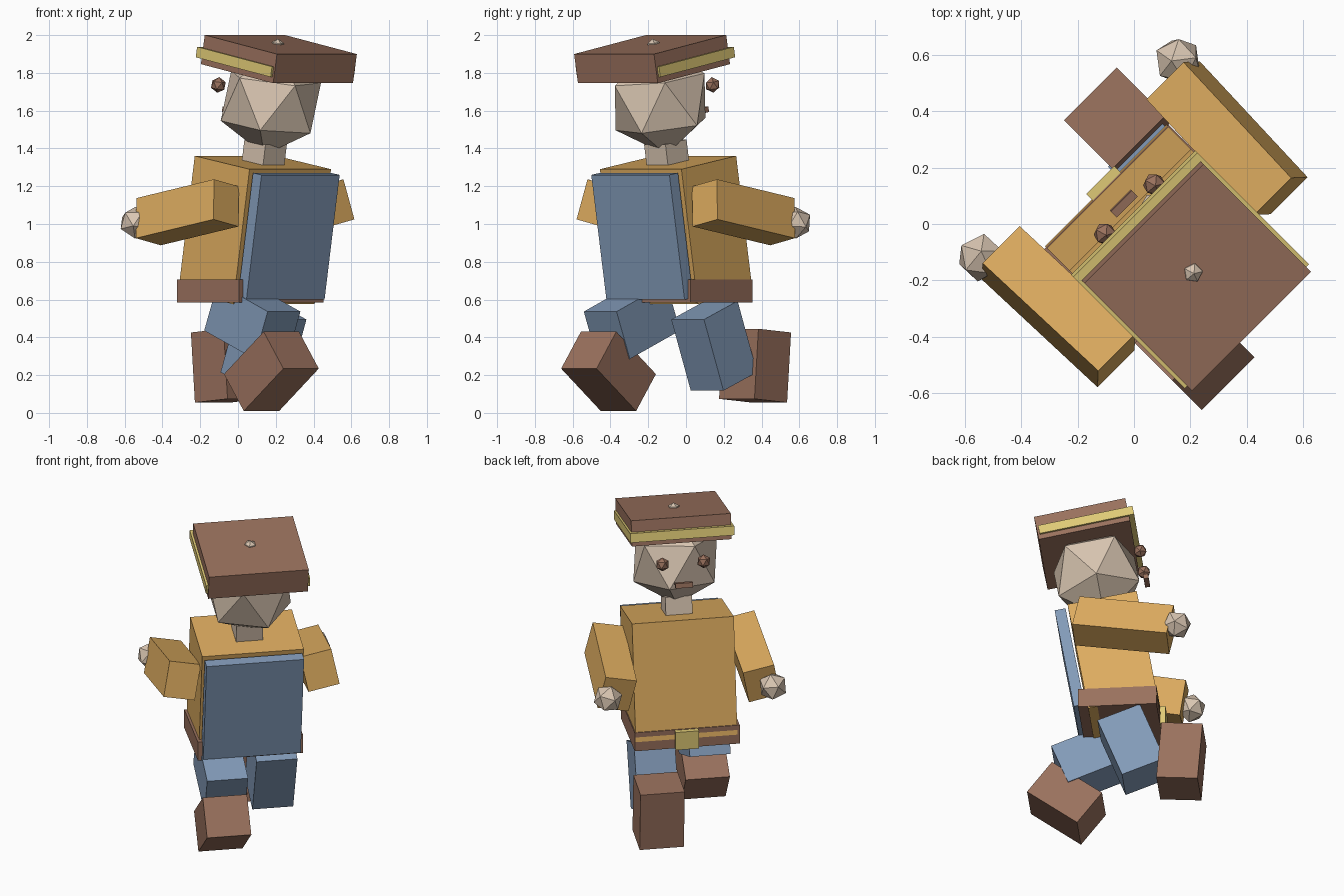
import bpy
from math import radians, pi
from mathutils import Matrix, Vector, Euler

cube = bpy.data.objects.get("Cube")
if cube:
    bpy.data.objects.remove(cube, do_unlink=True)


def material(name, rgb):
    mat = bpy.data.materials.new(name)
    mat.use_nodes = True
    mat.diffuse_color = (*rgb, 1)
    mat.node_tree.nodes["Principled BSDF"].inputs["Base Color"].default_value = (*rgb, 1)
    return mat


ORANGE = material("orange cloth", (0.72, 0.41, 0.115))
BROWN = material("brown leather", (0.32, 0.165, 0.11))
BLUE = material("blue cloth", (0.225, 0.325, 0.48))
SKIN = material("pale skin", (0.69, 0.56, 0.44))
YELLOW = material("yellow trim", (0.74, 0.59, 0.18))

# The figure is laid out with +y forward, then the whole body is turned
TURN = Matrix.Rotation(radians(45), 4, "Z")
MID = 0.026     # sideways offset of the body's centre plane
LEAN = 0.17     # backward lean of the upper body


def place(obj, name, mat, loc, size, rot):
    obj.name = obj.data.name = name
    obj.data.materials.append(mat)
    local = Matrix.LocRotScale(Vector((MID + loc[0], loc[1], loc[2])), Euler(rot), Vector(size))
    obj.matrix_world = TURN @ local
    return obj


def box(name, mat, loc, size, rot=(0, 0, 0)):
    bpy.ops.mesh.primitive_cube_add(size=1)
    return place(bpy.context.object, name, mat, loc, size, rot)


def ball(name, mat, loc, radius, rot=(0, 0, 0)):
    bpy.ops.mesh.primitive_ico_sphere_add(subdivisions=1, radius=1)
    # Turn the facets so that they face forward
    bpy.context.object.data.transform(Matrix.Rotation(pi, 4, "Z"))
    return place(bpy.context.object, name, mat, loc, (radius,) * 3, rot)


lean = (LEAN, 0, 0)

# Body
box("torso", ORANGE, (0, -0.099, 0.968), (0.61, 0.416, 0.725), lean)
box("back_panel", BLUE, (0, -0.354, 0.935), (0.585, 0.065, 0.67), lean)
box("belt", BROWN, (-0.005, -0.07, 0.645), (0.63, 0.465, 0.12))
box("belt_buckle", YELLOW, (0, 0.17, 0.645), (0.14, 0.05, 0.115))

# Head and face
box("neck", SKIN, (0, -0.17, 1.37), (0.16, 0.16, 0.13), lean)
ball("head", SKIN, (0, -0.22, 1.647), 0.285, lean)
box("mouth", BROWN, (0, 0.077, 1.605), (0.105, 0.03, 0.03), lean)

# Hat
box("hat", BROWN, (0, -0.28, 1.873), (0.598, 0.55, 0.157), (0.185, 0, 0))
box("hat_band", YELLOW, (0, -0.255, 1.858), (0.624, 0.57, 0.056), (0.185, 0, 0))
ball("hat_button", SKIN, (0, -0.269, 1.943), 0.038, lean)

# Eyes, arms and hands
for side, s in (("left", -1), ("right", 1)):
    ball(side + "_eye", BROWN, (s * 0.124, 0.049, 1.736), 0.042, lean)
    arm_rot = (-0.179, -s * 0.2, 0)
    box(side + "_arm", ORANGE, (s * 0.423, -0.018, 1.062), (0.19, 0.57, 0.22), arm_rot)
    ball(side + "_hand", SKIN, (s * 0.495, 0.30, 1.007), 0.087, arm_rot)

# Legs and boots in mid stride: side, leg (y, z, swing), boot (y, z, swing)
for side, s, leg, boot in (
    ("right", 1, (0.01, 0.355, 0.37), (0.30, 0.25, -0.08)),
    ("left", -1, (-0.256, 0.486, -1.19), (-0.415, 0.22, 0.923)),
):
    box(side + "_leg", BLUE, (s * 0.175, leg[0], leg[1]), (0.245, 0.27, 0.404), (leg[2], 0, 0))
    box(side + "_boot", BROWN, (s * 0.191, boot[0], boot[1]), (0.265, 0.245, 0.372), (boot[2], 0, 0))
